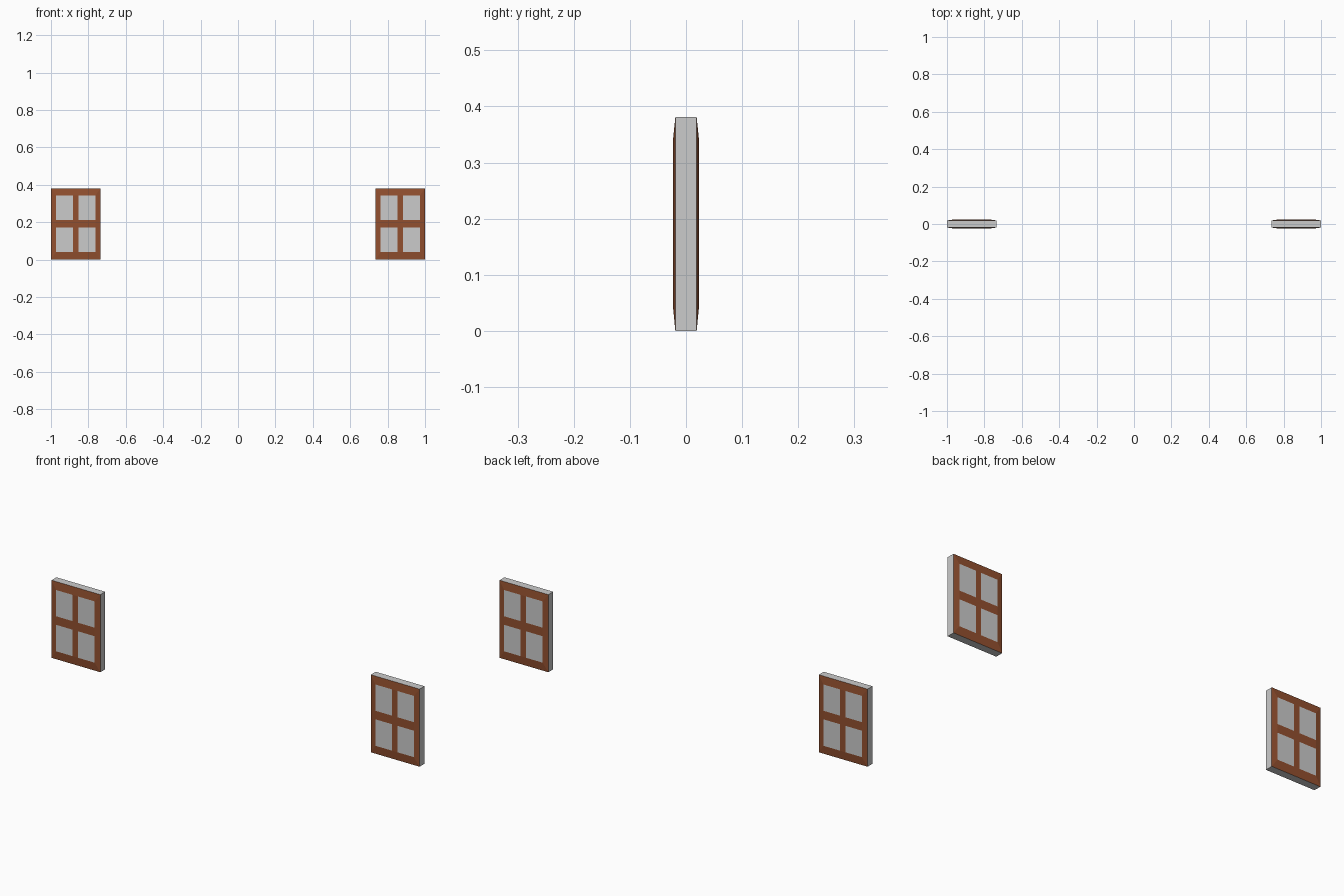
import bpy, bmesh

if "Cube" in bpy.data.objects:
    bpy.data.objects.remove(bpy.data.objects["Cube"])

W, H = 0.265, 0.381          # window size
EDGE, FACE = 0.019, 0.023    # half depth at the rim / at the raised face
XS = [0, 0.028, 0.118, 0.147, 0.237, W]
ZS = [0, 0.041, 0.171, 0.213, 0.342, H]

brown = bpy.data.materials.new("brown_wood")
brown.diffuse_color = (0.29, 0.08, 0.028, 1)
brown.use_nodes = True
brown.node_tree.nodes["Principled BSDF"].inputs["Base Color"].default_value = brown.diffuse_color


def make_part(name, quads, x0, mat=None):
    bm = bmesh.new()
    for q in quads:
        bm.faces.new([bm.verts.new(p) for p in q])
    bmesh.ops.remove_doubles(bm, verts=bm.verts, dist=1e-5)
    me = bpy.data.meshes.new(name)
    bm.to_mesh(me)
    bm.free()
    ob = bpy.data.objects.new(name, me)
    ob.location.x = x0
    bpy.context.collection.objects.link(ob)
    if mat:
        me.materials.append(mat)


def point(i, k, side):
    rim = i in (0, 5) or k in (0, 5)
    return (XS[i], side * (EDGE if rim else FACE), ZS[k])


# Front and back faces: border and crossbars are wood, the four openings are panes
frame, panes = [], []
for side in (-1, 1):
    for i in range(5):
        for k in range(5):
            # corner cells are split along the mitre
            c = [(i, k), (i + 1, k), (i + 1, k + 1), (i, k + 1)]
            if side > 0:
                c.reverse()
            q = [point(a, b, side) for a, b in c]
            if i in (0, 4) and k in (0, 4):
                inner = next(n for n, (a, b) in enumerate(c) if 0 < a < 5 and 0 < b < 5)
                q = q[inner:] + q[:inner]
                frame += [[q[0], q[1], q[2]], [q[0], q[2], q[3]]]
            elif i in (1, 3) and k in (1, 3):
                panes.append(q)
            else:
                frame.append(q)

# Grey edge band round the rim
ring = [(0, 0), (W, 0), (W, H), (0, H)]
band = []
for (xa, za), (xb, zb) in zip(ring, ring[1:] + ring[:1]):
    band.append([(xa, -EDGE, za), (xa, EDGE, za), (xb, EDGE, zb), (xb, -EDGE, zb)])

# Left and right windows
for label, x0 in (("left", -1), ("right", 1 - W)):
    make_part(label + "_window_frame", frame, x0, brown)
    make_part(label + "_window_panes", panes, x0)
    make_part(label + "_window_edge", band, x0)
